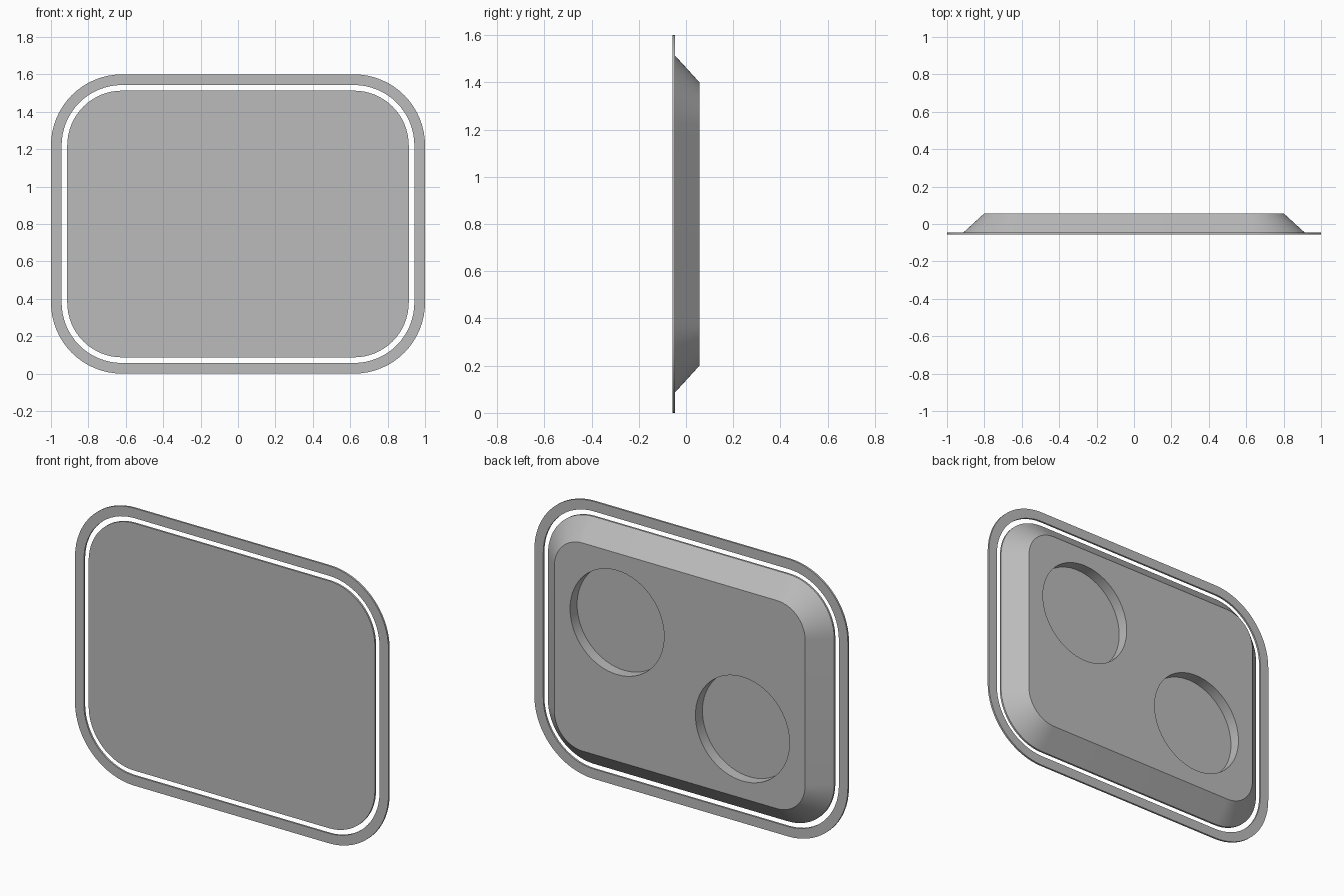
import bpy
import bmesh
from math import sin, cos, pi, radians

if "Cube" in bpy.data.objects:
    bpy.data.objects.remove(bpy.data.objects["Cube"], do_unlink=True)

HALF_W, HALF_H, CORNER = 1.0, 0.8, 0.38
FRONT, SHEET, BACK = -0.057, -0.046, 0.057
STEPS = 16

# Single grey material
grey = bpy.data.materials.new("light grey")
grey.use_nodes = True
colour = (0.5, 0.5, 0.5, 1)
grey.diffuse_color = colour
grey.node_tree.nodes["Principled BSDF"].inputs["Base Color"].default_value = colour


def outline(bm, inset, y):
    """Rounded rectangle of vertices, inset from the outer border."""
    r = CORNER - inset
    verts = []
    for i, (sx, sz) in enumerate([(1, 1), (-1, 1), (-1, -1), (1, -1)]):
        for k in range(STEPS + 1):
            a = (i + k / STEPS) * pi / 2
            verts.append(bm.verts.new((sx * (HALF_W - CORNER) + r * cos(a), y,
                                       HALF_H + sz * (HALF_H - CORNER) + r * sin(a))))
    return verts


def bridge(bm, a, b):
    n = len(a)
    for i in range(n):
        j = (i + 1) % n
        bm.faces.new((a[i], a[j], b[j], b[i]))


def finish(bm, name):
    bmesh.ops.recalc_face_normals(bm, faces=bm.faces)
    mesh = bpy.data.meshes.new(name)
    bm.to_mesh(mesh)
    bm.free()
    obj = bpy.data.objects.new(name, mesh)
    bpy.context.collection.objects.link(obj)
    mesh.materials.append(grey)
    return obj


def activate(obj):
    bpy.ops.object.select_all(action='DESELECT')
    obj.select_set(True)
    bpy.context.view_layer.objects.active = obj


# Thin outer border
bm = bmesh.new()
loops = [outline(bm, inset, y) for inset, y in
         [(0, FRONT), (0, SHEET), (0.057, SHEET), (0.057, FRONT)]]
for i in range(4):
    bridge(bm, loops[i], loops[(i + 1) % 4])
border = finish(bm, "outer_border")

# Panel body: thin straight rim, then a taper to the back
bm = bmesh.new()
loops = [outline(bm, inset, y) for inset, y in
         [(0.087, FRONT), (0.087, SHEET), (0.2, BACK)]]
bridge(bm, loops[0], loops[1])
bridge(bm, loops[1], loops[2])
bm.faces.new(loops[0])
bm.faces.new(loops[2])
panel = finish(bm, "panel_body")

# Two round pockets cut into the back
POCKET_DEPTH = 0.064
for side in (1, -1):
    bpy.ops.mesh.primitive_cylinder_add(
        vertices=64, radius=0.3, depth=2 * POCKET_DEPTH,
        location=(side * 0.4, BACK, HALF_H + side * 0.2), rotation=(pi / 2, 0, 0))
    cutter = bpy.context.object
    cutter.name = "pocket_cutter"
    cutter.hide_render = True
    cutter.data.materials.append(grey)
    cut = panel.modifiers.new("pocket", 'BOOLEAN')
    cut.operation = 'DIFFERENCE'
    cut.solver = 'EXACT'
    cut.object = cutter
    activate(panel)
    bpy.ops.object.modifier_apply(modifier=cut.name)
    bpy.data.objects.remove(cutter, do_unlink=True)

# Smooth corners, crisp edges
for obj in (border, panel):
    activate(obj)
    bpy.ops.object.shade_smooth_by_angle(angle=radians(30))
